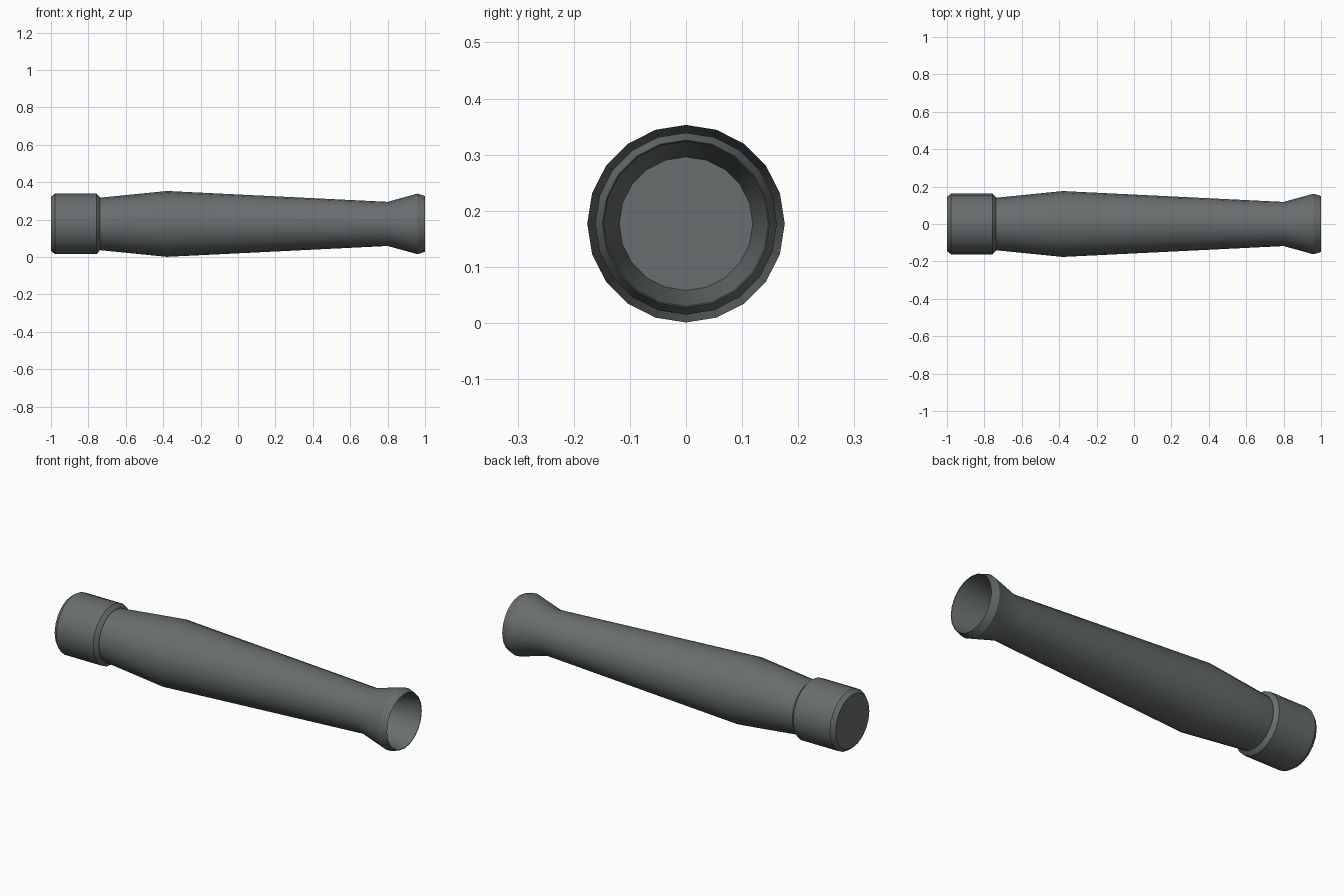
import bpy, bmesh, math

cube = bpy.data.objects.get("Cube")
if cube:
    bpy.data.objects.remove(cube, do_unlink=True)

SIDES = 20
AXIS_Z = 0.177

grey = bpy.data.materials.new("dark_grey")
grey.use_nodes = True
colour = (0.14, 0.154, 0.156, 1)
grey.diffuse_color = colour
bsdf = grey.node_tree.nodes["Principled BSDF"]
bsdf.inputs["Base Color"].default_value = colour
bsdf.inputs["Roughness"].default_value = 0.7


def turned(name, profile):
    """Turn an (x, radius) profile around the long axis; both ends are capped."""
    bm = bmesh.new()
    rings = []
    for x, r in profile:
        angles = [2 * math.pi * i / SIDES for i in range(SIDES)]
        rings.append([bm.verts.new((x, r * math.cos(a), r * math.sin(a))) for a in angles])
    for a, b in zip(rings, rings[1:]):
        for i in range(SIDES):
            j = (i + 1) % SIDES
            bm.faces.new((a[i], a[j], b[j], b[i]))
    bm.faces.new(rings[0])
    bm.faces.new(rings[-1])
    bmesh.ops.recalc_face_normals(bm, faces=bm.faces)
    mesh = bpy.data.meshes.new(name)
    bm.to_mesh(mesh)
    bm.free()
    mesh.materials.append(grey)
    obj = bpy.data.objects.new(name, mesh)
    obj.location.z = AXIS_Z
    bpy.context.collection.objects.link(obj)
    bpy.ops.object.select_all(action="DESELECT")
    obj.select_set(True)
    bpy.context.view_layer.objects.active = obj
    bpy.ops.object.shade_smooth_by_angle(angle=math.radians(30))
    return obj


# Tapered grip with a flared, hollow mouth closed by a disc at the neck
turned("grip", [
    (-0.76, 0.138), (-0.38, 0.176), (0.80, 0.118), (0.96, 0.162),
    (1.0, 0.149), (0.998, 0.147), (0.82, 0.119),
])

# Bevelled end collar
turned("end_collar", [
    (-1.0, 0.145), (-0.978, 0.162), (-0.757, 0.162), (-0.738, 0.142),
    (-0.738, 0.13),
])
